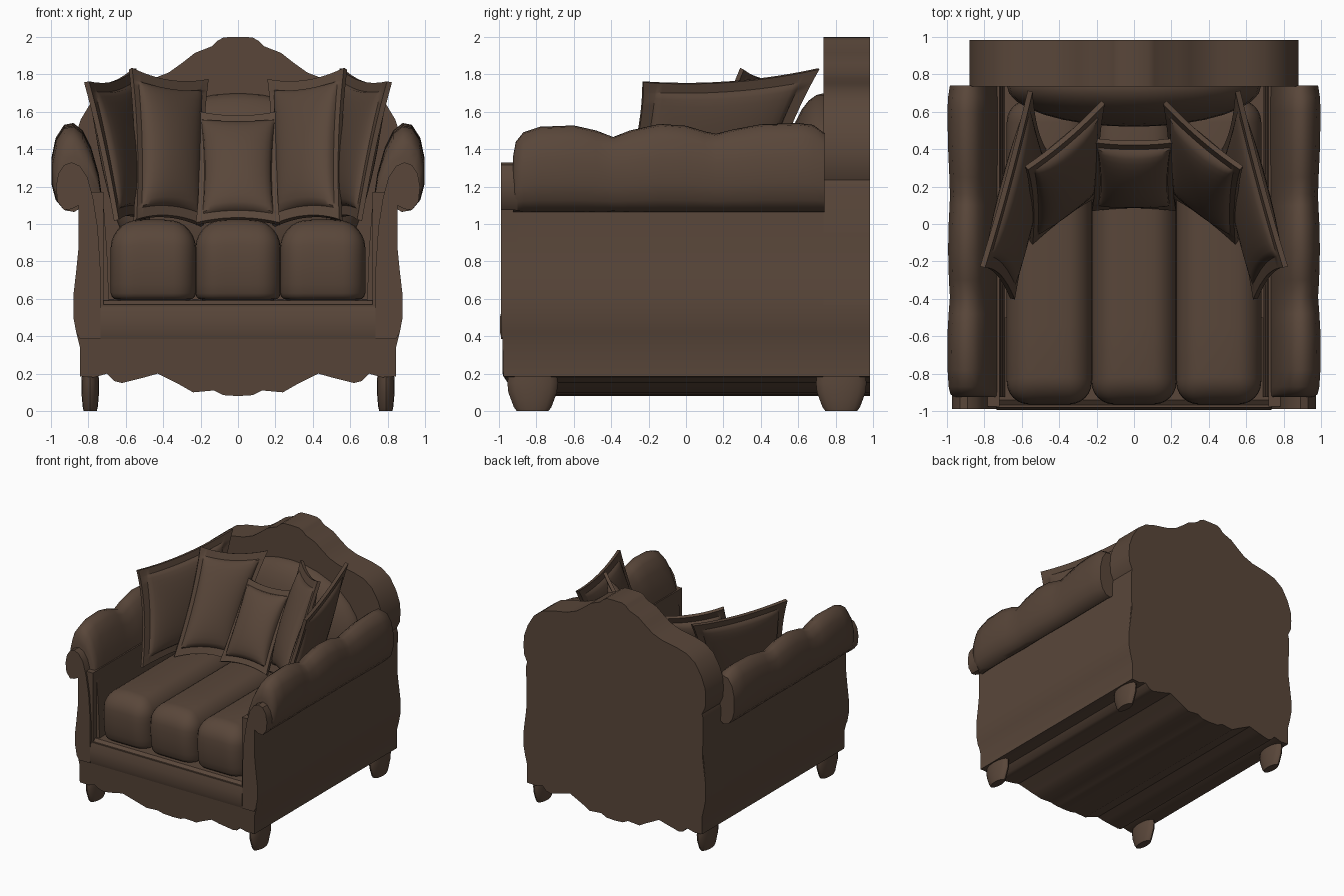
import bpy, bmesh, math
from mathutils import Vector

if "Cube" in bpy.data.objects:
    bpy.data.objects.remove(bpy.data.objects["Cube"])

brown = bpy.data.materials.new("brown upholstery")
brown.diffuse_color = (0.10, 0.062, 0.042, 1)
brown.use_nodes = True
brown.node_tree.nodes["Principled BSDF"].inputs["Base Color"].default_value = brown.diffuse_color


def finish(name, bm, angle=35):
    bmesh.ops.remove_doubles(bm, verts=bm.verts, dist=0.0005)
    bmesh.ops.recalc_face_normals(bm, faces=bm.faces)
    me = bpy.data.meshes.new(name)
    bm.to_mesh(me)
    bm.free()
    me.materials.append(brown)
    me.shade_smooth()
    me.set_sharp_from_angle(angle=math.radians(angle))
    ob = bpy.data.objects.new(name, me)
    bpy.context.collection.objects.link(ob)
    return ob


def loft(name, rings, angle=35):
    """Skin a list of closed rings and cap both ends."""
    bm = bmesh.new()
    rows = [[bm.verts.new(p) for p in r] for r in rings]
    n = len(rows[0])
    for a, b in zip(rows, rows[1:]):
        for i in range(n):
            j = (i + 1) % n
            bm.faces.new((a[i], a[j], b[j], b[i]))
    bm.faces.new(rows[0])
    bm.faces.new(rows[-1])
    return finish(name, bm, angle)


def extrude(name, prof, y0, y1):
    return loft(name, [[(x, y, z) for x, z in prof] for y in (y0, y1)])


def both(half):
    """Complete a half profile that runs from the centre line outwards and back."""
    return half + [(-x, z) for x, z in reversed(half) if x > 0]


# base with scalloped skirt along its whole depth
skirt = [(0, .08), (.08, .085), (.13, .11), (.24, .10), (.31, .14), (.43, .20), (.5, .18),
         (.62, .15), (.66, .16), (.70, .2), (.77, .18), (.845, .185)]
base = skirt + [(.845, .34), (.865, .42), (.88, .5), (.88, .57), (0, .57)]
base_ob = extrude("base_and_skirt", both(base), -.98, .985)
for v in base_ob.data.vertices:          # skirt tucks under at the front
    if v.co.y < 0 and v.co.z < .19:
        v.co.y += (.19 - v.co.z) * .7

# front rail under the cushions, rounded top
rail = [(-.985, .385), (-.995, .42), (-.995, .5), (-.98, .56), (-.94, .59), (-.5, .6), (-.5, .385)]
loft("front_rail", [[(x, y, z) for y, z in rail] for x in (-.735, .735)])

# back board with crest
crest = [(0, 2.0), (.075, 1.998), (.11, 1.98), (.14, 1.95), (.23, 1.915), (.30, 1.86), (.37, 1.81),
         (.46, 1.775), (.6, 1.75), (.7, 1.72), (.78, 1.66), (.84, 1.56), (.875, 1.46), (.88, 1.38),
         (.875, 1.3), (.845, 1.235), (.855, 1.2), (.85, .85), (.88, .62), (.88, .5), (0, .5)]
extrude("back_board", both(crest), .735, .985)

# padded inner back
bm = bmesh.new()
bmesh.ops.create_uvsphere(bm, u_segments=32, v_segments=16, radius=1)
for v in bm.verts:
    v.co = Vector((v.co.x * .68, .74 + v.co.y * .22, 1.17 + v.co.z * .53))
finish("back_padding", bm, 60)

# arms
wall = [(.72, .4), (.865, .42), (.88, .5), (.88, .62), (.865, .75), (.852, .88), (.85, 1.17), (.72, 1.17)]
panel = [(.735, .385), (.735, .75), (.75, .98), (.775, 1.14), (.805, 1.25), (.845, 1.31), (.89, 1.33),
         (.93, 1.315), (.96, 1.27), (.973, 1.2), (.965, 1.12), (.93, 1.075), (.89, 1.08), (.852, 1.1),
         (.852, .88), (.865, .75), (.88, .62), (.88, .5), (.865, .42), (.845, .385)]
roll = [(.69, .59), (.70, .85), (.715, 1.06), (.745, 1.27), (.785, 1.41), (.83, 1.5), (.88, 1.54),
        (.93, 1.53), (.975, 1.46), (.998, 1.35), (.998, 1.22), (.975, 1.13), (.93, 1.075), (.88, 1.065),
        (.84, 1.1), (.835, .59)]
# wavy arm top: (depth, top height, outward swell)
waves = [(-.925, 1.36, .72), (-.91, 1.44, .88), (-.87, 1.49, .95), (-.78, 1.52, .99), (-.6, 1.527, 1),
         (-.48, 1.5, .95), (-.39, 1.465, .9), (-.3, 1.5, .94), (-.14, 1.535, .97), (0, 1.525, .95),
         (.1, 1.495, .91), (.16, 1.482, .9), (.25, 1.505, .92), (.4, 1.533, .97), (.6, 1.54, 1),
         (.68, 1.53, .97), (.74, 1.485, .9)]


def arm_ring(s, y, top, swell):
    f = (top - 1.065) / .475
    return [(s * (.86 + (x - .86) * swell if x > .86 else x), y,
             1.065 + (z - 1.065) * f if z > 1.065 else z) for x, z in roll]


for side, s in (("left", -1), ("right", 1)):
    extrude(side + "_side_wall", [(s * x, z) for x, z in wall], -.975, .98)
    extrude(side + "_arm_front_panel", [(s * x, z) for x, z in panel], -.99, -.9)
    loft(side + "_arm_roll", [arm_ring(s, *w) for w in waves], 50)

# three seat cushions: rounded boxes with softly crowned tops
for i, name in enumerate(("left", "middle", "right")):
    bm = bmesh.new()
    bmesh.ops.create_cube(bm, size=1)
    for v in bm.verts:
        v.co = Vector((v.co.x * .455, v.co.y * 1.6, v.co.z * .4))
    top = [e for e in bm.edges if max(v.co.z for v in e.verts) > 0]
    bmesh.ops.bevel(bm, geom=top, offset=.12, segments=6, affect='EDGES', profile=.5)
    bottom = [e for e in bm.edges if all(v.co.z < -.19 for v in e.verts)]
    bmesh.ops.bevel(bm, geom=bottom, offset=.035, segments=3, affect='EDGES', profile=.5)
    bmesh.ops.subdivide_edges(bm, edges=[e for e in bm.edges if e.calc_length() > .15],
                              cuts=4, use_grid_fill=True)
    for v in bm.verts:
        x, y, z = v.co
        if z > 0:
            v.co.z += .03 * max(0, 1 - (x / .23) ** 2) * z / .2
        if y < -.6:
            v.co.y -= .03 * max(0, 1 - (z / .21) ** 2)
        v.co += Vector(((i - 1) * .453, -.135, .795))
    finish(name + "_seat_cushion", bm, 60)


def pillow(name, bl, br, tl, tr, thick, pinch=.09, n=14):
    """Puffed pillow spanning four corners, with pinched sides and a flat flange."""
    bl, br, tl, tr = map(Vector, (bl, br, tl, tr))
    across, up = (br + tr - bl - tl).normalized(), (tl + tr - bl - br).normalized()
    nrm = across.cross(up).normalized()
    flange = .86
    steps = [-1] + [flange * math.sin(math.pi / 2 * (2 * i / n - 1)) for i in range(n + 1)] + [1]
    bm = bmesh.new()
    for sgn in (-1, 1):
        grid = []
        for v in steps:
            row = []
            for u in steps:
                a = u * (1 - pinch * (1 - v * v))
                b = v * (1 - pinch * (1 - u * u))
                p = bl.lerp(br, (a + 1) / 2).lerp(tl.lerp(tr, (a + 1) / 2), (b + 1) / 2)
                cu, cv = max(0, 1 - (u / flange) ** 2), max(0, 1 - (v / flange) ** 2)
                puff = thick * (cu * cv) ** .42
                edge = .014 if max(abs(u), abs(v)) < 1.01 else 0
                row.append(bm.verts.new(p + nrm * sgn * (puff + edge)))
            grid.append(row)
        m = len(steps)
        for r in range(m - 1):
            for c in range(m - 1):
                bm.faces.new((grid[r][c], grid[r][c + 1], grid[r + 1][c + 1], grid[r + 1][c]))
    # close the thin rim of the flange
    rim = [e for e in bm.edges if e.is_boundary]
    bmesh.ops.bridge_loops(bm, edges=rim)
    finish(name, bm, 40)


pillow("middle_pillow", (-.225, .08, 1.0), (.225, .08, 1.0), (-.235, .45, 1.6), (.235, .45, 1.6), .09)
for side, s in (("left", -1), ("right", 1)):
    pillow(side + "_back_pillow", (s * .55, -.1, 1.02), (s * .19, .16, .99),
           (s * .575, .3, 1.83), (s * .165, .65, 1.77), .085)
    pillow(side + "_side_pillow", (s * .65, -.4, 1.02), (s * .48, .4, 1.0),
           (s * .81, -.23, 1.76), (s * .555, .71, 1.83), .065)

# legs: narrow oval feet
leg = [(0, .035, .085), (.02, .04, .1), (.06, .044, .115), (.1, .047, .13), (.15, .047, .135), (.19, .045, .13)]
for yname, y in (("front", -.82), ("back", .83)):
    for side, s in (("left", -1), ("right", 1)):
        loft(f"{yname}_{side}_leg",
             [[(s * .79 + rx * math.cos(t * math.pi / 8), y + ry * math.sin(t * math.pi / 8), z)
               for t in range(16)] for z, rx, ry in leg], 40)
